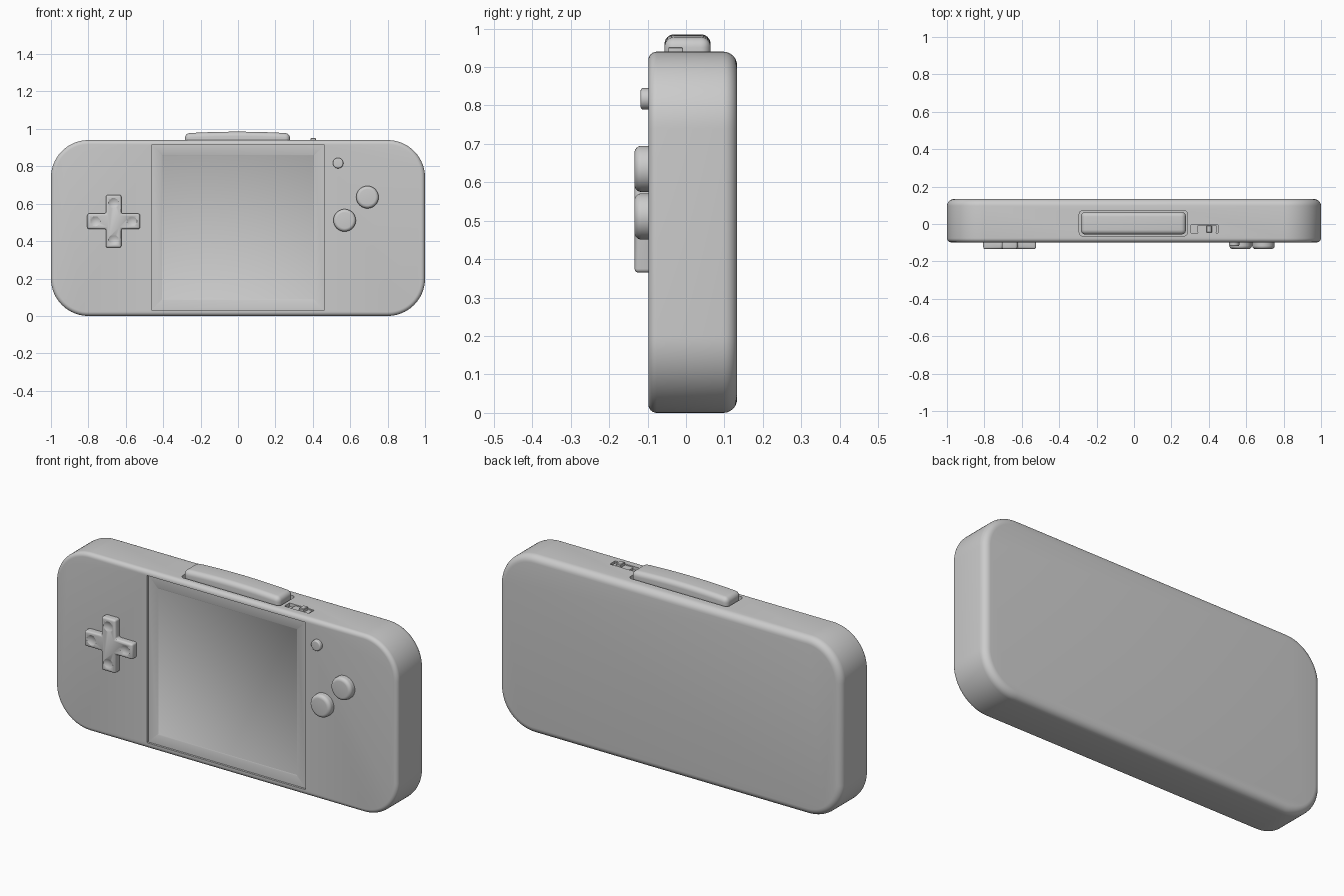
import bpy, bmesh, math

if "Cube" in bpy.data.objects:
    bpy.data.objects.remove(bpy.data.objects["Cube"])

def finish(name, bm, smooth=True, bevel=0.0, segments=4):
    bmesh.ops.remove_doubles(bm, verts=bm.verts, dist=1e-5)
    bmesh.ops.recalc_face_normals(bm, faces=bm.faces)
    me = bpy.data.meshes.new(name)
    bm.to_mesh(me)
    bm.free()
    ob = bpy.data.objects.new(name, me)
    bpy.context.collection.objects.link(ob)
    select(ob)
    if bevel:
        m = ob.modifiers.new("bevel", 'BEVEL')
        m.width, m.segments, m.limit_method = bevel, segments, 'ANGLE'
        m.angle_limit = math.radians(40)
        bpy.ops.object.modifier_apply(modifier=m.name)
    if smooth:
        bpy.ops.object.shade_smooth_by_angle(angle=math.radians(35))
    return ob

def select(ob):
    bpy.ops.object.select_all(action='DESELECT')
    ob.select_set(True)
    bpy.context.view_layer.objects.active = ob

def ring(cu, cv, hw, hh, r, seg):
    pts = []
    for k, (sx, sy) in enumerate([(1, 1), (-1, 1), (-1, -1), (1, -1)]):
        for i in range(seg + 1):
            a = math.pi / 2 * (k + i / seg)
            pts.append((cu + sx * (hw - r) + r * math.cos(a),
                        cv + sy * (hh - r) + r * math.sin(a)))
    return pts

def loft(name, cu, cv, hw, hh, r, profile, axis='Y', seg=12):
    """Rounded rectangle swept through (depth, inset) steps along an axis."""
    bm = bmesh.new()
    rows = []
    for d, ins in profile:
        p = ring(cu, cv, hw - ins, hh - ins, max(r - ins, 0.001), seg)
        rows.append([bm.verts.new((u, d, v) if axis == 'Y' else (u, v, d)) for u, v in p])
    n = len(rows[0])
    for a, b in zip(rows, rows[1:]):
        for i in range(n):
            bm.faces.new((a[i], a[(i + 1) % n], b[(i + 1) % n], b[i]))
    bm.faces.new(rows[0])
    bm.faces.new(rows[-1])
    return finish(name, bm)

def fillet(front, back, rf, rb, n=6):
    """Depth/inset steps from front to back with rounded rims."""
    a = [math.pi / 2 * i / n for i in range(n + 1)]
    out = [(front + rf * (1 - math.sin(t)), rf * (1 - math.cos(t))) for t in reversed(a)]
    if rb:
        out += [(back - rb * (1 - math.sin(t)), rb * (1 - math.cos(t))) for t in a[::-1]][::-1]
    else:
        out.append((back, 0))
    return out

def prism(name, pts, y0, y1, bevel, segments=4):
    """Outline in x-z extruded along y, with bevelled edges."""
    bm = bmesh.new()
    a = [bm.verts.new((x, y0, z)) for x, z in pts]
    b = [bm.verts.new((x, y1, z)) for x, z in pts]
    bm.faces.new(a)
    bm.faces.new(b)
    for i in range(len(pts)):
        j = (i + 1) % len(pts)
        bm.faces.new((a[i], a[j], b[j], b[i]))
    return finish(name, bm, bevel=bevel, segments=segments)

def cut(ob, cutters):
    for c in cutters:
        c.hide_render = True
        m = ob.modifiers.new("cut", 'BOOLEAN')
        m.operation, m.solver, m.object = 'DIFFERENCE', 'EXACT', c
        select(ob)
        bpy.ops.object.modifier_apply(modifier=m.name)
        bpy.data.objects.remove(c)
    select(ob)
    bpy.ops.object.shade_smooth_by_angle(angle=math.radians(35))

FRONT, BACK, TOP = -0.098, 0.133, 0.94

# Main shell with recesses for the screen, top bar and switch
body = loft("body", 0, TOP / 2, 1.0, TOP / 2, 0.2, fillet(FRONT, BACK, 0.022, 0.036), seg=20)
cut(body, [
    loft("screen_cutter", 0, 0.473, 0.463, 0.442, 0.002, [(-0.2, 0), (FRONT + 0.014, 0)], seg=1),
    loft("bar_cutter", -0.003, 0.004, 0.29, 0.068, 0.02, [(0.915, 0), (1.1, 0)], 'Z', 6),
    loft("switch_cutter", 0.377, -0.027, 0.072, 0.022, 0.004, [(0.922, 0), (1.1, 0)], 'Z', 3),
])

# Screen cover with a shallow sunken display area
loft("screen_cover", 0, 0.473, 0.462, 0.441, 0.002,
     [(FRONT + 0.018, 0), (FRONT + 0.009, 0), (FRONT + 0.009, 0.052), (FRONT + 0.012, 0.056)], seg=1)

# Directional pad with thumb dimples
px, pz, L, W = -0.665, 0.506, 0.141, 0.041
outline = [(W, W), (W, L), (-W, L), (-W, W), (-L, W), (-L, -W),
           (-W, -W), (-W, -L), (W, -L), (W, -W), (L, -W), (L, W)]
pad = prism("direction_pad", [(px + u, pz + v) for u, v in outline], -0.134, -0.08, 0.01, 3)
dimples = []
for k in range(4):
    a = k * math.pi / 2
    bm = bmesh.new()
    bmesh.ops.create_uvsphere(bm, u_segments=24, v_segments=16, radius=0.05)
    bmesh.ops.translate(bm, verts=bm.verts, vec=(
        px + 0.098 * math.cos(a), -0.134 - 0.042, pz + 0.098 * math.sin(a)))
    dimples.append(finish("dimple_cutter", bm))
cut(pad, dimples)

# Round buttons
for name, x, z, r, y, f in [("upper_button", 0.692, 0.635, 0.06, -0.134, 0.018),
                            ("lower_button", 0.57, 0.511, 0.06, -0.134, 0.018),
                            ("menu_button", 0.535, 0.817, 0.028, -0.118, 0.007)]:
    loft(name, x, z, r, r, r, fillet(y, -0.08, f, 0), seg=10)

# Arched bar on the top edge
half = 0.281
arch = [(-0.003 + half * t / 8, 0.985 - 0.009 * (t / 8) ** 2) for t in range(-8, 9)]
prism("top_bar", [(-0.003 - half, 0.90)] + arch + [(-0.003 + half, 0.90)], -0.056, 0.064, 0.025, 6)

# Sliding power switch: sunken slider plate with a raised nub
loft("switch_plate", 0.39, -0.027, 0.05, 0.02, 0.003, [(0.91, 0), (0.935, 0)], 'Z', 3)
loft("switch_nub", 0.402, -0.027, 0.014, 0.019, 0.003, [(0.92, 0), (0.949, 0), (0.952, 0.003)], 'Z', 3)
